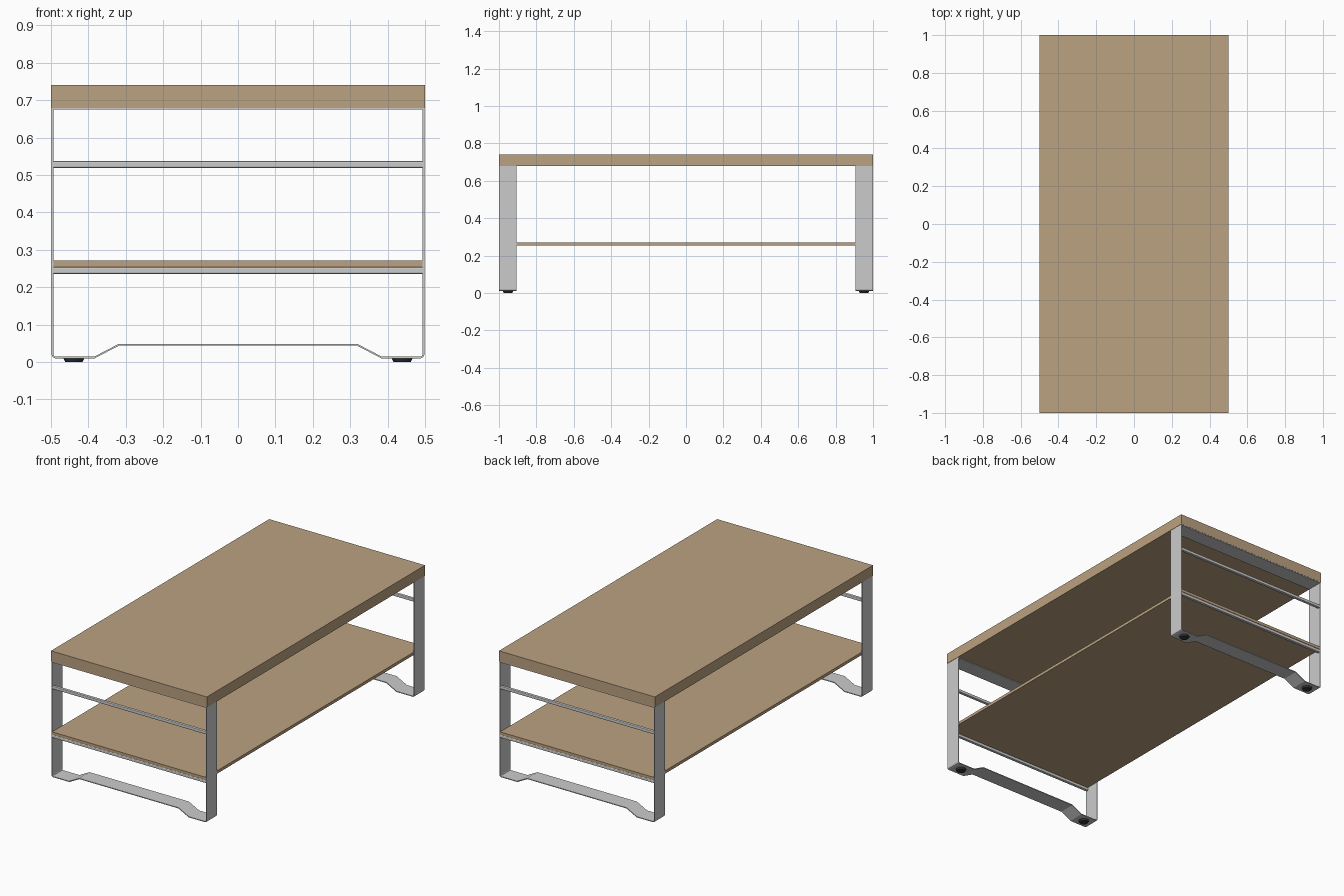
import bpy, bmesh
from math import sqrt
from mathutils import Vector

if "Cube" in bpy.data.objects:
    bpy.data.objects.remove(bpy.data.objects["Cube"])


def material(name, color):
    m = bpy.data.materials.new(name)
    m.diffuse_color = (*color, 1)
    m.use_nodes = True
    m.node_tree.nodes["Principled BSDF"].inputs["Base Color"].default_value = m.diffuse_color
    return m


wood = material("wood", (0.50, 0.36, 0.22))
rubber = material("rubber", (0.03, 0.035, 0.04))


def finish(bm, name, mat=None):
    bmesh.ops.recalc_face_normals(bm, faces=bm.faces)
    me = bpy.data.meshes.new(name)
    bm.to_mesh(me)
    bm.free()
    ob = bpy.data.objects.new(name, me)
    bpy.context.collection.objects.link(ob)
    if mat:
        me.materials.append(mat)
    return ob


def box(name, lo, hi, mat=None, bevel=0.0):
    bm = bmesh.new()
    bmesh.ops.create_cube(bm, size=1)
    for v in bm.verts:
        v.co = Vector(l + (h - l) * (c + 0.5) for l, h, c in zip(lo, hi, v.co))
    if bevel:
        # round only the edges running along x
        edges = [e for e in bm.edges
                 if abs(e.verts[0].co.x - e.verts[1].co.x) > 0.1]
        bmesh.ops.bevel(bm, geom=edges, offset=bevel, segments=2,
                        profile=0.5, affect='EDGES')
    return finish(bm, name, mat)


def inset(points, t):
    """Mitred inward offset of a counter-clockwise closed outline."""
    result = []
    n = len(points)
    for i, p in enumerate(points):
        a = (p - points[i - 1]).normalized()
        b = (points[(i + 1) % n] - p).normalized()
        na, nb = Vector((-a.y, a.x)), Vector((-b.y, b.x))
        result.append(p + (na + nb) * t / (1 + na.dot(nb)))
    return result


def strip_frame(name, y0, y1, outline, t):
    """Flat metal strip bent into a closed loop in the xz plane."""
    bm = bmesh.new()
    outer, inner = outline, inset(outline, t)
    rings = [[bm.verts.new((p.x, y, p.y)) for p in loop]
             for loop, y in ((outer, y0), (outer, y1), (inner, y1), (inner, y0))]
    n = len(outer)
    for r in range(4):
        a, b = rings[r], rings[(r + 1) % 4]
        for i in range(n):
            j = (i + 1) % n
            bm.faces.new((a[i], a[j], b[j], b[i]))
    return finish(bm, name)


# Right half of the leg outline, from the bottom middle up to the top corner
half = [(0.318, 0.044), (0.383, 0.010), (0.489, 0.010), (0.4945, 0.0125),
        (0.498, 0.019), (0.498, 0.679)]
outline = [Vector(p) for p in half] + [Vector((-x, z)) for x, z in reversed(half)]

# Table top and lower shelf
box("table_top", (-0.5, -1, 0.679), (0.5, 1, 0.74), wood)
box("lower_shelf", (-0.494, -0.998, 0.254), (0.494, 0.998, 0.271), wood)

for side, s in (("front", -1), ("back", 1)):
    # Bent strip leg loop
    y0, y1 = sorted((s * 0.999, s * 0.905))
    strip_frame(side + "_leg_frame", y0, y1, outline, 0.0045)

    # Cross bars between the uprights
    y0, y1 = sorted((s * 0.998, s * 0.980))
    for label, z in (("lower", 0.236), ("upper", 0.519)):
        box(f"{side}_{label}_cross_bar", (-0.494, y0, z),
            (0.494, y1, z + 0.018), bevel=0.004)

    # Round tapered feet
    for hand, x in (("left", -0.439), ("right", 0.439)):
        bm = bmesh.new()
        bmesh.ops.create_cone(bm, cap_ends=True, segments=24, radius1=0.023,
                              radius2=0.028, depth=0.010)
        bmesh.ops.translate(bm, verts=bm.verts, vec=(x, s * 0.952, 0.005))
        ob = finish(bm, f"{side}_{hand}_foot", rubber)
        bpy.context.view_layer.objects.active = ob
        bpy.ops.object.select_all(action='DESELECT')
        ob.select_set(True)
        bpy.ops.object.shade_smooth_by_angle()
